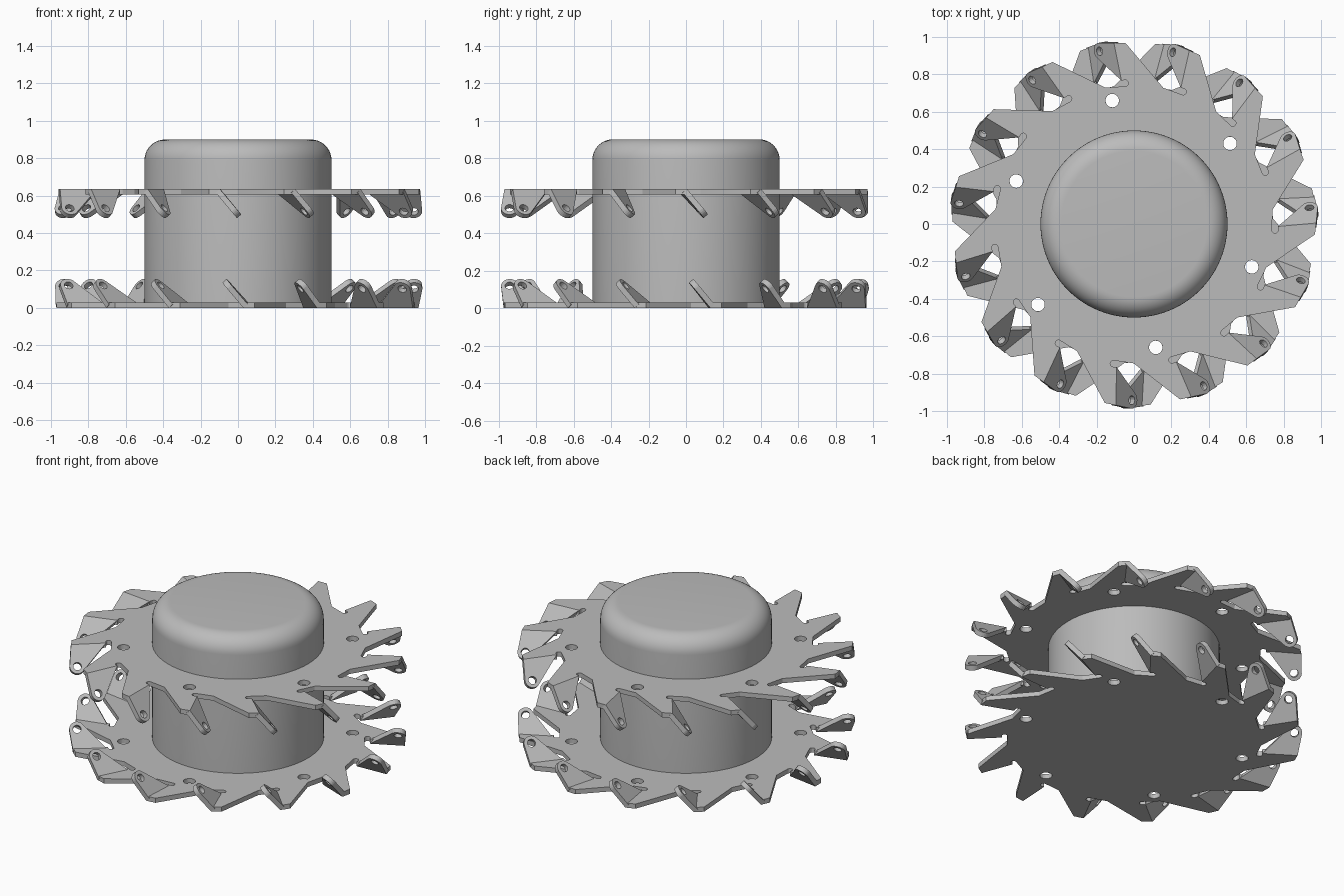
import bpy, bmesh
from math import sin, cos, tan, pi, radians
from mathutils import Matrix, Vector

cube = bpy.data.objects.get("Cube")
if cube:
    bpy.data.objects.remove(cube, do_unlink=True)

TEETH = 15
THICK = 0.03
FOLD = radians(50)
MITRE = THICK / 2 * tan(FOLD / 2)
BEND_V = -0.09

grey = bpy.data.materials.new("metal_grey")
grey.use_nodes = True
grey.diffuse_color = (0.5, 0.5, 0.5, 1)
grey.node_tree.nodes["Principled BSDF"].inputs["Base Color"].default_value = (0.5, 0.5, 0.5, 1)


def arc(cx, cy, r, start, end, n):
    return [(cx + r * cos(start + (end - start) * i / n),
             cy + r * sin(start + (end - start) * i / n)) for i in range(n + 1)]


def circle(cx, cy, r, n=24):
    return arc(cx, cy, r, 0, 2 * pi, n)[:-1]


def sheet(loops):
    """Flat sheet with holes, centred on z = 0."""
    curve = bpy.data.curves.new("outline", 'CURVE')
    curve.dimensions = '2D'
    curve.fill_mode = 'BOTH'
    curve.extrude = THICK / 2
    for loop in loops:
        spline = curve.splines.new('POLY')
        spline.points.add(len(loop) - 1)
        for point, (x, y) in zip(spline.points, loop):
            point.co = (x, y, 0, 1)
        spline.use_cyclic_u = True
    helper = bpy.data.objects.new("outline", curve)
    bpy.context.collection.objects.link(helper)
    bpy.context.view_layer.update()
    deps = bpy.context.evaluated_depsgraph_get()
    mesh = bpy.data.meshes.new_from_object(helper.evaluated_get(deps))
    bpy.data.objects.remove(helper, do_unlink=True)
    bpy.data.curves.remove(curve)
    bm = bmesh.new()
    bm.from_mesh(mesh)
    bmesh.ops.remove_doubles(bm, verts=bm.verts, dist=1e-5)
    bmesh.ops.recalc_face_normals(bm, faces=bm.faces)
    bm.to_mesh(mesh)
    bm.free()
    return mesh


# Plate outline: trailing edge, outer corner, bend line, relief slot
edge = BEND_V + MITRE
tooth = [(0.684, -0.295), (0.959, -0.143), (0.97, edge), (0.765, edge)]
tooth += arc(0.748, -0.1, 0.017, 0, -pi, 6)
outline = []
for i in range(TEETH):
    turn = Matrix.Rotation(radians(5.2) + 2 * pi * i / TEETH, 2)
    outline += [tuple(turn @ Vector(p)) for p in tooth]
bolts = [circle(0.67 * cos(a), 0.67 * sin(a), 0.036)
         for a in (radians(40 + 60 * k) for k in range(6))]
plate_mesh = sheet([outline] + bolts)

# Folded tab: tapered, with a round drilled tip
tab = [(0.765, -MITRE), (0.97, -MITRE)] + arc(0.942, 0.125, 0.045, 0, radians(142), 10)
tab_mesh = sheet([tab, circle(0.942, 0.125, 0.024, 16)])
tab_place = Matrix.Translation((0, BEND_V, 0)) @ Matrix.Rotation(-FOLD, 4, 'X')


def ring(name, place):
    bm = bmesh.new()
    bm.from_mesh(plate_mesh)
    for i in range(TEETH):
        part = tab_mesh.copy()
        part.transform(Matrix.Rotation(radians(5.2) + 2 * pi * i / TEETH, 4, 'Z') @ tab_place)
        bm.from_mesh(part)
        bpy.data.meshes.remove(part)
    bm.transform(place)
    mesh = bpy.data.meshes.new(name)
    bm.to_mesh(mesh)
    bm.free()
    mesh.materials.clear()
    mesh.materials.append(grey)
    for poly in mesh.polygons:
        poly.use_smooth = False
        poly.material_index = 0
    obj = bpy.data.objects.new(name, mesh)
    bpy.context.collection.objects.link(obj)


# Upper ring, and the same ring turned over underneath
flip_axis = Vector((cos(radians(40)), sin(radians(40)), 0))
ring("upper_toothed_ring", Matrix.Translation((0, 0, 0.62)))
ring("lower_toothed_ring", Matrix.Translation((0, 0, THICK / 2)) @ Matrix.Rotation(pi, 4, flip_axis))

# Central drum with a rounded top edge
profile = [(0, 0.002), (0.5, 0.002)] + arc(0.39, 0.79, 0.11, 0, pi / 2, 10) + [(0, 0.9)]
bm = bmesh.new()
verts = [bm.verts.new((x, 0, z)) for x, z in profile]
edges = [bm.edges.new(pair) for pair in zip(verts, verts[1:])]
bmesh.ops.spin(bm, geom=verts + edges, cent=(0, 0, 0), axis=(0, 0, 1),
               angle=2 * pi, steps=96, use_merge=True)
bmesh.ops.remove_doubles(bm, verts=bm.verts, dist=1e-5)
bmesh.ops.recalc_face_normals(bm, faces=bm.faces)
mesh = bpy.data.meshes.new("central_drum")
bm.to_mesh(mesh)
bm.free()
mesh.materials.append(grey)
drum = bpy.data.objects.new("central_drum", mesh)
bpy.context.collection.objects.link(drum)
bpy.ops.object.select_all(action='DESELECT')
drum.select_set(True)
bpy.context.view_layer.objects.active = drum
bpy.ops.object.shade_smooth_by_angle(angle=radians(30))

bpy.data.meshes.remove(plate_mesh)
bpy.data.meshes.remove(tab_mesh)
